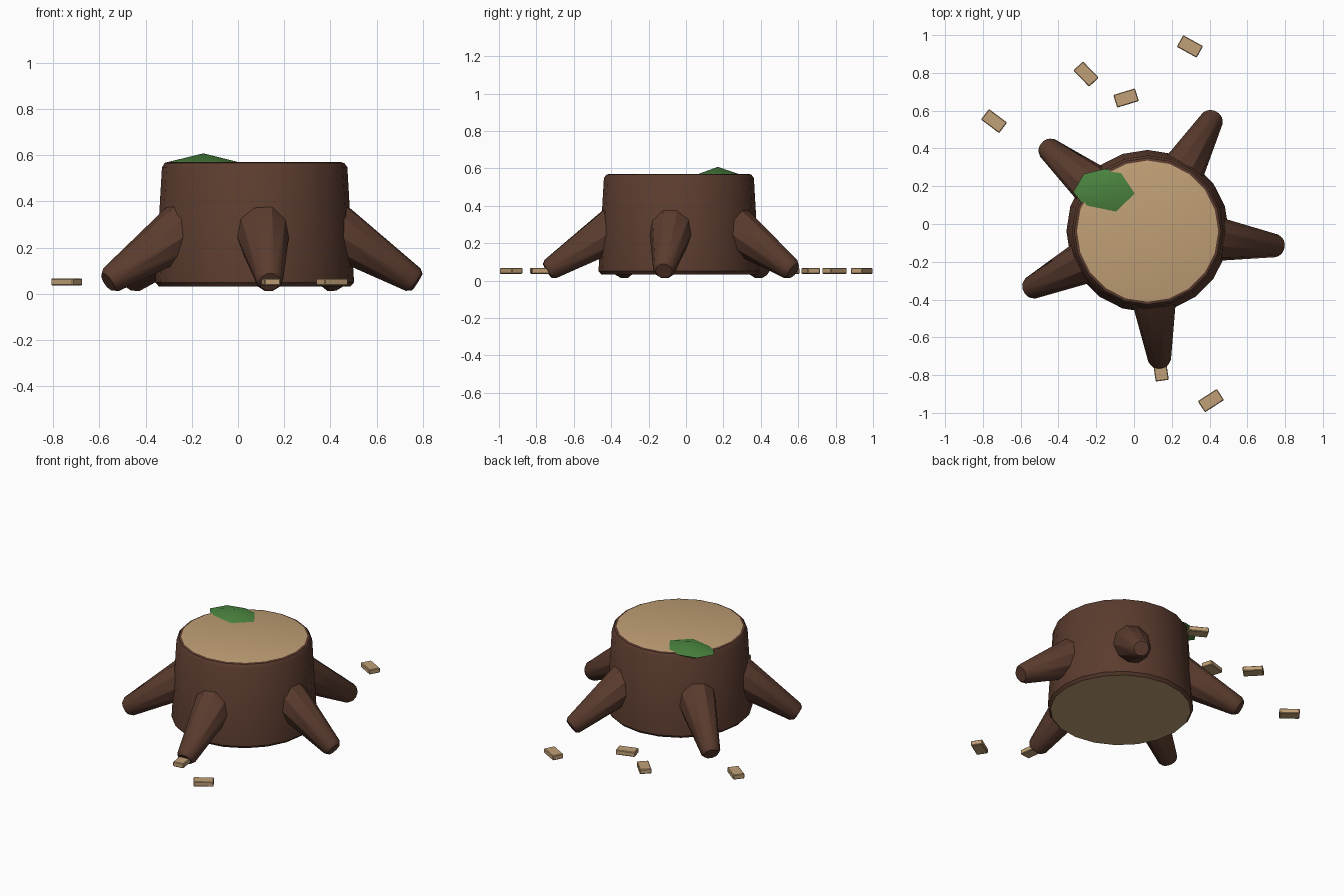
import bpy, bmesh, math
from mathutils import Matrix, Vector

if "Cube" in bpy.data.objects:
    bpy.data.objects.remove(bpy.data.objects["Cube"])


def material(name, rgb):
    m = bpy.data.materials.new(name)
    m.diffuse_color = (*rgb, 1)
    m.use_nodes = True
    m.node_tree.nodes["Principled BSDF"].inputs["Base Color"].default_value = m.diffuse_color
    return m


BARK = material("dark bark", (0.105, 0.045, 0.028))
WOOD = material("cut wood", (0.53, 0.35, 0.18))
MOSS = material("moss green", (0.07, 0.23, 0.05))
CX, CY = 0.072, -0.038      # stump centre


def finish(bm, name, mats, angle=35):
    bmesh.ops.recalc_face_normals(bm, faces=bm.faces)
    me = bpy.data.meshes.new(name)
    bm.to_mesh(me)
    bm.free()
    for m in mats:
        me.materials.append(m)
    ob = bpy.data.objects.new(name, me)
    bpy.context.collection.objects.link(ob)
    bpy.ops.object.select_all(action='DESELECT')
    ob.select_set(True)
    bpy.context.view_layer.objects.active = ob
    bpy.ops.object.shade_smooth_by_angle(angle=math.radians(angle))
    return ob


def lathe(profile, sides):
    """Closed solid of revolution about z from (radius, z) points."""
    bm = bmesh.new()
    rings = [[bm.verts.new((r * math.cos(2 * math.pi * i / sides),
                            r * math.sin(2 * math.pi * i / sides), z))
              for i in range(sides)] for r, z in profile]
    for a, b in zip(rings, rings[1:]):
        for i in range(sides):
            j = (i + 1) % sides
            bm.faces.new((a[i], a[j], b[j], b[i]))
    bm.faces.new(rings[0][::-1])
    bm.faces.new(rings[-1])
    return bm


# Trunk: bevelled tapered cylinder with bare wood on both cut ends
bm = lathe([(0.415, 0.033), (0.43, 0.05), (0.401, 0.548),
            (0.388, 0.566), (0.374, 0.57)], 20)
for f in bm.faces:
    f.material_index = 1 if len(f.verts) > 4 else 0
bm.transform(Matrix.Translation((CX, CY, 0)))
finish(bm, "stump_trunk", [BARK, WOOD])

# Roots: tapered, bevelled cones sloping down to the ground
for n, deg in enumerate((-6.5, 60, 140.3, 206, 275.3)):
    bm = lathe([(0.098, -0.02), (0.124, 0.005), (0.06, 0.43), (0.045, 0.45)], 10)
    a = math.radians(deg)
    slope = math.radians(32)
    d = Vector((math.cos(a) * math.cos(slope), math.sin(a) * math.cos(slope),
                -math.sin(slope)))
    start = Vector((CX + 0.325 * math.cos(a), CY + 0.325 * math.sin(a), 0.29))
    bm.transform(Matrix.Translation(start) @ d.to_track_quat('Z', 'Y').to_matrix().to_4x4())
    finish(bm, f"root_{n + 1}", [BARK])

# Moss patch: low irregular mound draped on the rim
bm = bmesh.new()
for x, y in ((-0.322, 0.17), (-0.265, 0.265), (-0.155, 0.292), (-0.06, 0.28),
             (0.02, 0.16), (-0.09, 0.055), (-0.26, 0.09)):
    bm.verts.new((x, y, 0.566))
    bm.verts.new((-0.15 + (x + 0.15) * 0.6, 0.17 + (y - 0.17) * 0.6, 0.535))
bm.verts.new((-0.15, 0.17, 0.608))
bmesh.ops.convex_hull(bm, input=bm.verts)
finish(bm, "moss_patch", [MOSS])

# Wood chips: small bevelled blocks scattered around
CHIPS = ((0.296, 0.94, -29), (-0.254, 0.794, -46), (-0.042, 0.667, 17),
         (-0.741, 0.545, -37), (0.407, -0.935, 33), (0.141, -0.77, 98))
for n, (x, y, deg) in enumerate(CHIPS):
    bm = bmesh.new()
    bmesh.ops.create_cube(bm, size=1)
    bm.transform(Matrix.Diagonal((0.12, 0.07, 0.031, 1)))
    bmesh.ops.bevel(bm, geom=bm.edges[:], offset=0.004, segments=1, affect='EDGES')
    bm.transform(Matrix.Translation((x, y, 0.052))
                 @ Matrix.Rotation(math.radians(deg), 4, 'Z'))
    finish(bm, f"wood_chip_{n + 1}", [WOOD], 30)
